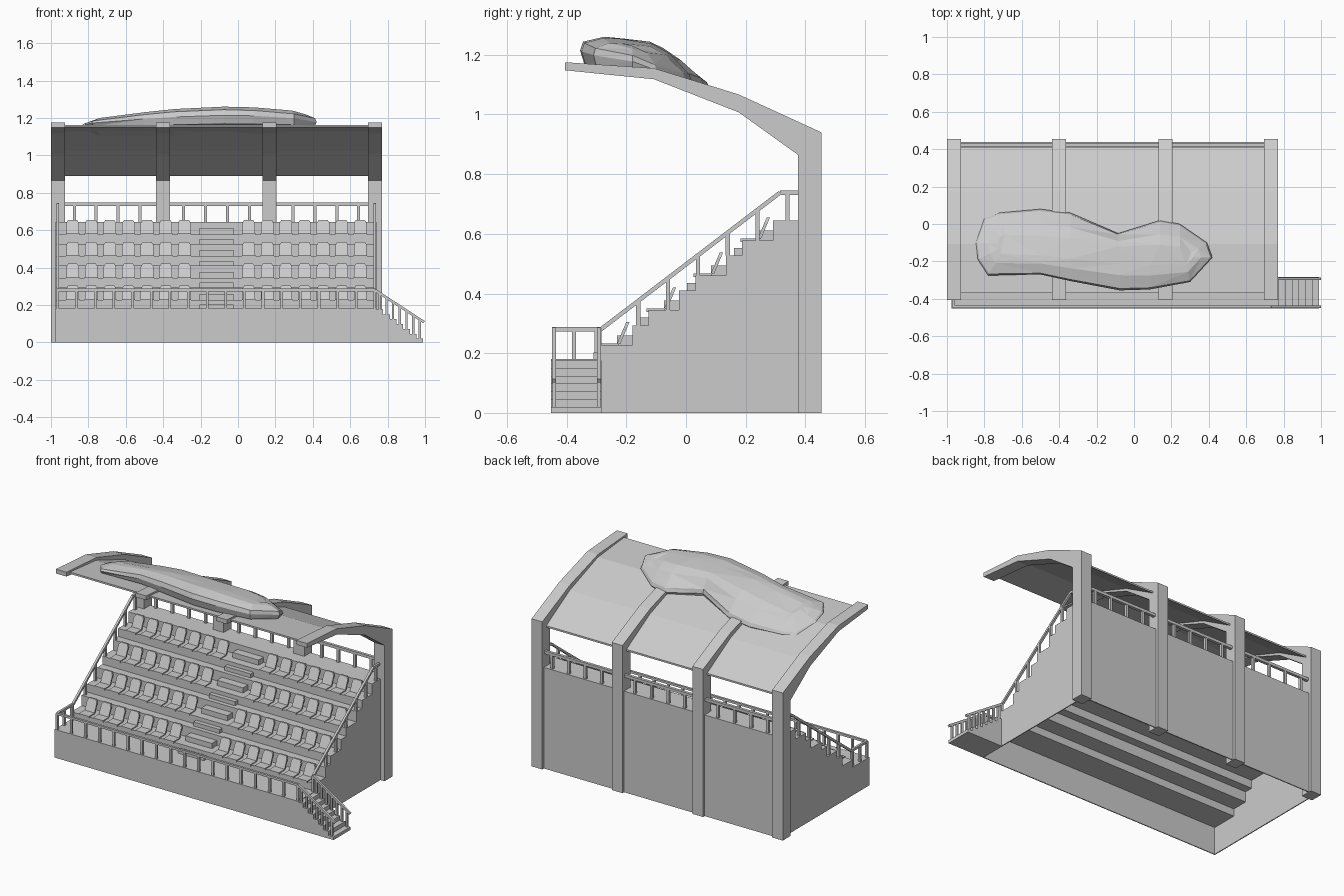
import bpy, bmesh, random
from mathutils import Vector

random.seed(4)
if "Cube" in bpy.data.objects:
    bpy.data.objects.remove(bpy.data.objects["Cube"])

GREY = (0.6, 0.6, 0.6, 1)
mat = bpy.data.materials.new("concrete_grey")
mat.use_nodes = True
mat.diffuse_color = GREY
mat.node_tree.nodes["Principled BSDF"].inputs["Base Color"].default_value = GREY


def finish(name, bm):
    bmesh.ops.recalc_face_normals(bm, faces=bm.faces)
    me = bpy.data.meshes.new(name)
    bm.to_mesh(me)
    bm.free()
    me.materials.append(mat)
    ob = bpy.data.objects.new(name, me)
    bpy.context.collection.objects.link(ob)
    return ob


def add_prism(bm, pts, x0, x1):
    """Extrude a (y, z) outline from x0 to x1."""
    a = [bm.verts.new((x0, y, z)) for y, z in pts]
    b = [bm.verts.new((x1, y, z)) for y, z in pts]
    bm.faces.new(a)
    bm.faces.new(b[::-1])
    for i in range(len(a)):
        j = (i + 1) % len(a)
        bm.faces.new((a[i], b[i], b[j], a[j]))


def add_box(bm, x0, x1, y0, y1, z0, z1):
    add_prism(bm, [(y0, z0), (y1, z0), (y1, z1), (y0, z1)], x0, x1)


def add_bar(bm, p, q, t=0.014):
    """Square bar between two points."""
    p, q = Vector(p), Vector(q)
    d = (q - p).normalized()
    side = d.cross(Vector((0, 0, 1)))
    side = side.normalized() if side.length > 0.01 else Vector((1, 0, 0))
    up = side.cross(d)
    ends = [[bm.verts.new(c + (side * u + up * v) * t / 2)
             for u, v in ((-1, -1), (1, -1), (1, 1), (-1, 1))] for c in (p, q)]
    for e in ends:
        bm.faces.new(e)
    for i in range(4):
        j = (i + 1) % 4
        bm.faces.new((ends[0][i], ends[0][j], ends[1][j], ends[1][i]))


def lerp_path(path, y):
    for (y0, z0), (y1, z1) in zip(path, path[1:]):
        if y <= y1:
            break
    return z0 + (z1 - z0) * (y - y0) / (y1 - y0)


LEFT, RIGHT = -0.975, 0.74
FRONT, BACK, DECK, TOP = -0.452, 0.438, 0.18, 0.645
SKIN = 0.006
rows = [(-0.283 + 0.157 * k, 0.227 + 0.117 * k) for k in range(4)]

# Terraced shell, open underneath; each row has a seat ledge and a floor behind it
outer = [(FRONT, 0), (FRONT, DECK)]
floor = DECK
for y, z in rows:
    outer += [(y, floor), (y, z), (y + 0.103, z), (y + 0.103, z + 0.066)]
    floor = z + 0.066
under = [(y + SKIN, max(z - SKIN, 0)) for y, z in outer]
under += [(BACK - SKIN, floor - SKIN), (BACK - SKIN, 0)]
outer += [(BACK, floor), (BACK, 0)]
bm = bmesh.new()
add_prism(bm, outer + under[::-1], LEFT, RIGHT)
finish("terrace", bm)
bm = bmesh.new()
for x in (LEFT - 0.001, RIGHT - 0.005):
    add_prism(bm, outer, x, x + SKIN)
finish("side_walls", bm)

# Aisle half steps on every ledge and floor
AISLE = -0.115
bm = bmesh.new()
for y, z in rows:
    for y0, y1, z0, rise in ((y - 0.027, y, z - 0.051, 0.026),
                             (y + 0.052, y + 0.103, z, 0.033)):
        add_box(bm, AISLE - 0.092, AISLE + 0.092, y0, y1, z0, z0 + rise)
finish("aisle_steps", bm)

# Seats: thin pan plus leaning back with clipped corners
bm = bmesh.new()
for y, z in rows:
    for side in (-1, 1):
        for n in range(7):
            x = AISLE + side * (0.172 + 0.0995 * n)
            add_box(bm, x - 0.036, x + 0.036, y - 0.006, y + 0.056, z - 0.006, z + 0.006)
            faces = []
            for dy in (0, 0.011):
                faces.append([bm.verts.new((x + u, y + 0.05 + dy + h * 0.42, z + h))
                              for u, h in ((-0.034, 0.004), (0.034, 0.004), (0.034, 0.06),
                                           (0.024, 0.077), (-0.024, 0.077), (-0.034, 0.06))])
            for f in faces:
                bm.faces.new(f)
            for i in range(6):
                j = (i + 1) % 6
                bm.faces.new((faces[0][i], faces[0][j], faces[1][j], faces[1][i]))
finish("seats", bm)

# Entry stairs beside the deck
STEPS = 7
run = (0.99 - RIGHT) / STEPS
bm = bmesh.new()
for i in range(STEPS):
    add_box(bm, RIGHT + run * i, RIGHT + run * (i + 1), FRONT, -0.283,
            0, DECK - 0.026 * i - 0.004)
finish("entry_stairs", bm)

# Railings
XL, XR, RAIL = LEFT + 0.012, RIGHT - 0.008, 0.28
bm = bmesh.new()
yf = FRONT + 0.01
add_bar(bm, (XL, yf, RAIL), (XR, yf, RAIL))
for i in range(18):
    x = XL + (XR - XL) * i / 17
    add_bar(bm, (x, yf, DECK), (x, yf, RAIL))
add_bar(bm, (XL, yf, RAIL), (XL, -0.285, RAIL))
for y in (-0.375, -0.3):
    add_bar(bm, (XL, y, DECK), (XL, y, RAIL))
finish("front_railing", bm)

bm = bmesh.new()
yb = BACK - 0.014
slope = [(-0.285, RAIL), (0.315, 0.738), (yb, 0.738)]
for x in (XL, XR):
    for (y0, z0), (y1, z1) in zip(slope, slope[1:]):
        add_bar(bm, (x, y0, z0), (x, y1, z1))
    add_bar(bm, (x, -0.29, DECK), (x, -0.29, RAIL))
    for i in range(6):
        y = -0.16 + 0.1 * i
        ground = max(z for yy, z in outer if yy <= y)
        add_bar(bm, (x, y, ground), (x, y, lerp_path(slope, y)))
finish("side_railings", bm)

bm = bmesh.new()
x0, x1 = -0.925, 0.695
add_bar(bm, (x0, yb, 0.738), (x1, yb, 0.738), 0.018)
for i in range(14):
    x = x0 + 0.05 + (x1 - x0 - 0.1) * i / 13
    add_bar(bm, (x, yb, TOP), (x, yb, 0.738), 0.016)
finish("back_railing", bm)

bm = bmesh.new()
for y in (yf, -0.292):
    add_bar(bm, (XR, y, RAIL), (0.995, y, 0.108))
    for i in range(STEPS):
        x = RIGHT + run * (i + 0.5)
        top = RAIL + (0.108 - RAIL) * (x - XR) / (0.995 - XR)
        add_bar(bm, (x, y, DECK - 0.026 * i - 0.005), (x, y, top), 0.012)
finish("stair_railings", bm)

# Bent roof frames: column and cantilever in one piece
frame = [(-0.405, 1.175), (-0.107, 1.155), (0.177, 1.067), (0.454, 0.94), (0.454, 0),
         (0.375, 0), (0.375, 0.865), (0.177, 1.007), (-0.107, 1.118), (-0.405, 1.148)]
bm = bmesh.new()
for x in (-1, -0.438, 0.13, 0.695):
    add_prism(bm, frame, x, x + 0.075)
finish("roof_frames", bm)

# Thin roof sheet between the frames
sheet = [(-0.37, 1.163), (-0.107, 1.138), (0.177, 1.035), (0.413, 0.9)]
bm = bmesh.new()
add_prism(bm, sheet + [(y, z - 0.011) for y, z in sheet[::-1]], -0.96, 0.73)
finish("roof_sheet", bm)

# Faceted mound lying on the roof
outline = [(-.845, -.1), (-.8, .03), (-.72, .06), (-.5, .08), (-.34, .06), (-.085, -.05),
           (.14, .02), (.245, 0), (.39, -.1), (.42, -.18), (.3, -.31), (.085, -.35),
           (-.075, -.355), (-.34, -.305), (-.5, -.27), (-.78, -.275), (-.835, -.19)]
bm = bmesh.new()
rings = []
for scale, back_h, front_h in ((0.93, 0, 0.08), (1, 0.18, 0.48), (0.95, 0.4, 0.76),
                               (0.6, 0.8, 1), (0.3, 0.93, 1)):
    ring = []
    for x, y in outline:
        cx = min(max(x, -0.68), 0.27)
        cy = -0.11 - 0.07 * (cx + 0.68)
        px, py = cx + (x - cx) * scale, cy + (y - cy) * scale
        height = max(0.02, 0.11 * (1 - ((px + 0.1) / 0.85) ** 2))
        part = back_h if y > cy else front_h
        wobble = random.uniform(-0.005, 0.005) if scale < 0.9 else 0
        ring.append(bm.verts.new((px, py, lerp_path(sheet, py) + height * part + wobble)))
    rings.append(ring)
for a, b in zip(rings, rings[1:]):
    for i in range(len(a)):
        j = (i + 1) % len(a)
        bm.faces.new((a[i], a[j], b[j], b[i]))
bm.faces.new(rings[0])
bm.faces.new(rings[-1])
bmesh.ops.triangulate(bm, faces=bm.faces)
finish("roof_mound", bm)
